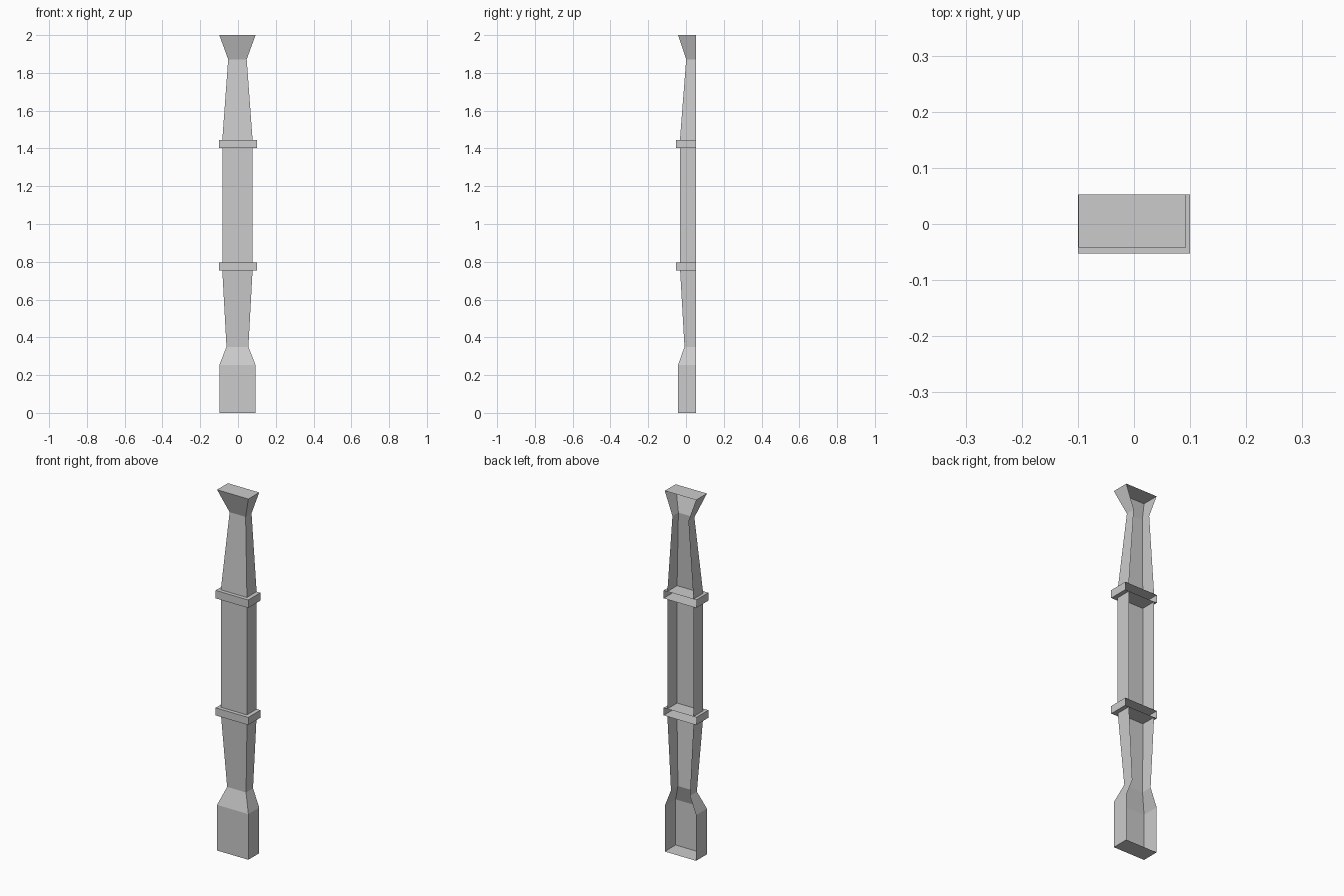
import bpy
import bmesh

cube = bpy.data.objects.get("Cube")
if cube:
    bpy.data.objects.remove(cube, do_unlink=True)

stone = bpy.data.materials.new("light_grey_stone")
stone.use_nodes = True
colour = (0.6, 0.6, 0.6, 1)
stone.diffuse_color = colour
stone.node_tree.nodes["Principled BSDF"].inputs["Base Color"].default_value = colour

BACK = 0.053


def open_shell(name, rings, centre=-0.003, cap_bottom=False, cap_top=False):
    """Three-sided shell, open at the back; rings are (z, half width, front y)."""
    bm = bmesh.new()
    loops = []
    for z, half, front in rings:
        left, right = centre - half, centre + half
        outline = ((left, BACK), (left, front), (right, front), (right, BACK))
        loops.append([bm.verts.new((x, y, z)) for x, y in outline])
    for low, high in zip(loops, loops[1:]):
        for i in range(3):
            bm.faces.new((low[i], low[i + 1], high[i + 1], high[i]))
    if cap_bottom:
        bm.faces.new(loops[0][::-1])
    if cap_top:
        bm.faces.new(loops[-1])
    mesh = bpy.data.meshes.new(name)
    bm.to_mesh(mesh)
    bm.free()
    mesh.materials.append(stone)
    obj = bpy.data.objects.new(name, mesh)
    bpy.context.collection.objects.link(obj)
    return obj


# Square foot, sloped shoulder and flaring lower shaft
open_shell("base_and_lower_shaft", [
    (0, 0.096, -0.042), (0.253, 0.096, -0.042),
    (0.35, 0.058, -0.008), (0.753, 0.08, -0.031)], cap_bottom=True)

# Straight middle shaft
open_shell("middle_shaft", [(0.795, 0.08, -0.032), (1.402, 0.08, -0.032)])

# Tapering upper shaft and flared capital
open_shell("upper_shaft_and_capital", [
    (1.446, 0.08, -0.032), (1.872, 0.049, 0.001),
    (2, 0.096, -0.042)], cap_top=True)

# Projecting bands
for name, bottom, top in (("lower_band", 0.753, 0.795), ("upper_band", 1.402, 1.446)):
    open_shell(name, [(bottom, 0.1, -BACK), (top, 0.1, -BACK)],
               centre=0, cap_bottom=True, cap_top=True)
